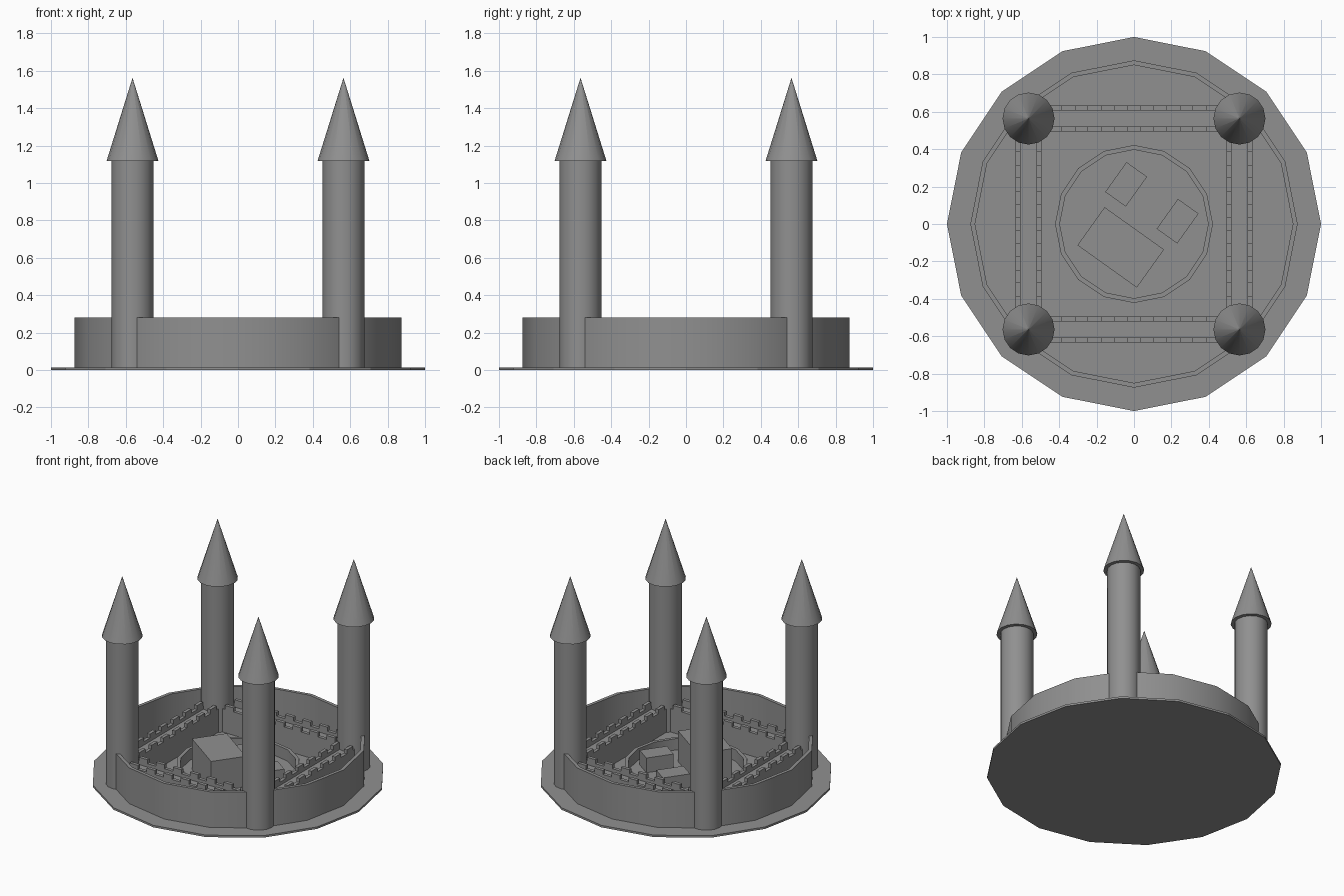
import bpy, bmesh
from math import sin, cos, pi, radians
from mathutils import Matrix, Vector

if "Cube" in bpy.data.objects:
    bpy.data.objects.remove(bpy.data.objects["Cube"])

SIDES = 16

stone = bpy.data.materials.new("dark_stone")
stone.diffuse_color = (0.28, 0.28, 0.28, 1.0)
stone.use_nodes = True
stone.node_tree.nodes["Principled BSDF"].inputs["Base Color"].default_value = stone.diffuse_color


def finish(name, bm, smooth=False):
    bmesh.ops.recalc_face_normals(bm, faces=bm.faces)
    mesh = bpy.data.meshes.new(name)
    bm.to_mesh(mesh)
    bm.free()
    mesh.materials.append(stone)
    ob = bpy.data.objects.new(name, mesh)
    bpy.context.collection.objects.link(ob)
    if smooth:
        bpy.ops.object.select_all(action='DESELECT')
        ob.select_set(True)
        bpy.context.view_layer.objects.active = ob
        bpy.ops.object.shade_smooth_by_angle(angle=radians(30))
    return ob


def add_box(bm, centre, size, angle=0.0):
    m = (Matrix.Translation(Vector(centre)) @ Matrix.Rotation(angle, 4, 'Z')
         @ Matrix.Diagonal((*size, 1.0)))
    bmesh.ops.create_cube(bm, size=1.0, matrix=m)


def cone(name, r1, r2, z0, z1, x=0.0, y=0.0, smooth=True):
    bm = bmesh.new()
    bmesh.ops.create_cone(bm, cap_ends=True, segments=SIDES, radius1=r1, radius2=r2,
                          depth=z1 - z0, matrix=Matrix.Translation((x, y, (z0 + z1) / 2)))
    return finish(name, bm, smooth)


def ring(name, r_out, r_in, z0, z1):
    bm = bmesh.new()
    profile = [(r_out, z0), (r_out, z1), (r_in, z1), (r_in, z0)]
    loops = []
    for i in range(SIDES):
        a = 2 * pi * i / SIDES
        loops.append([bm.verts.new((r * cos(a), r * sin(a), z)) for r, z in profile])
    for i in range(SIDES):
        a, b = loops[i], loops[(i + 1) % SIDES]
        for j in range(4):
            k = (j + 1) % 4
            bm.faces.new((a[j], b[j], b[k], a[k]))
    return finish(name, bm, True)


# Ground plate and round walls
cone("base_plate", 1.0, 1.0, 0.0, 0.015, smooth=False)
ring("outer_wall", 0.875, 0.85, 0.005, 0.282)
ring("courtyard_ring", 0.422, 0.397, 0.005, 0.10)

# Corner towers with pointed roofs (tiny flat tip keeps the shading clean)
T = 0.564
for sx in (-1, 1):
    for sy in (-1, 1):
        cone("tower", 0.113, 0.113, 0.005, 1.12, sx * T, sy * T)
        cone("tower_roof", 0.139, 0.0008, 1.117, 1.56, sx * T, sy * T)

# Square curtain walls with a walkway and two notched parapets
for side, label in enumerate(("front", "right", "back", "left")):
    bm = bmesh.new()
    add_box(bm, (0, -T, 0.085), (1.02, 0.135, 0.16))
    for off in (-0.056, 0.056):
        add_box(bm, (0, -T + off, 0.175), (1.02, 0.025, 0.03))
        for k in range(-3, 4):
            add_box(bm, (k * 0.14, -T + off, 0.203), (0.07, 0.025, 0.034))
    bmesh.ops.rotate(bm, verts=bm.verts, cent=(0, 0, 0),
                     matrix=Matrix.Rotation(side * pi / 2, 3, 'Z'))
    finish(label + "_curtain_wall", bm)

# Courtyard buildings
for name, x, y, w, d, h in (("great_hall", -0.071, -0.125, 0.39, 0.25, 0.245),
                            ("back_house", -0.042, 0.212, 0.135, 0.196, 0.125),
                            ("side_house", 0.233, 0.015, 0.135, 0.196, 0.125)):
    bm = bmesh.new()
    add_box(bm, (x, y, h / 2 + 0.003), (w, d, h - 0.006), radians(-35.5))
    finish(name, bm)
